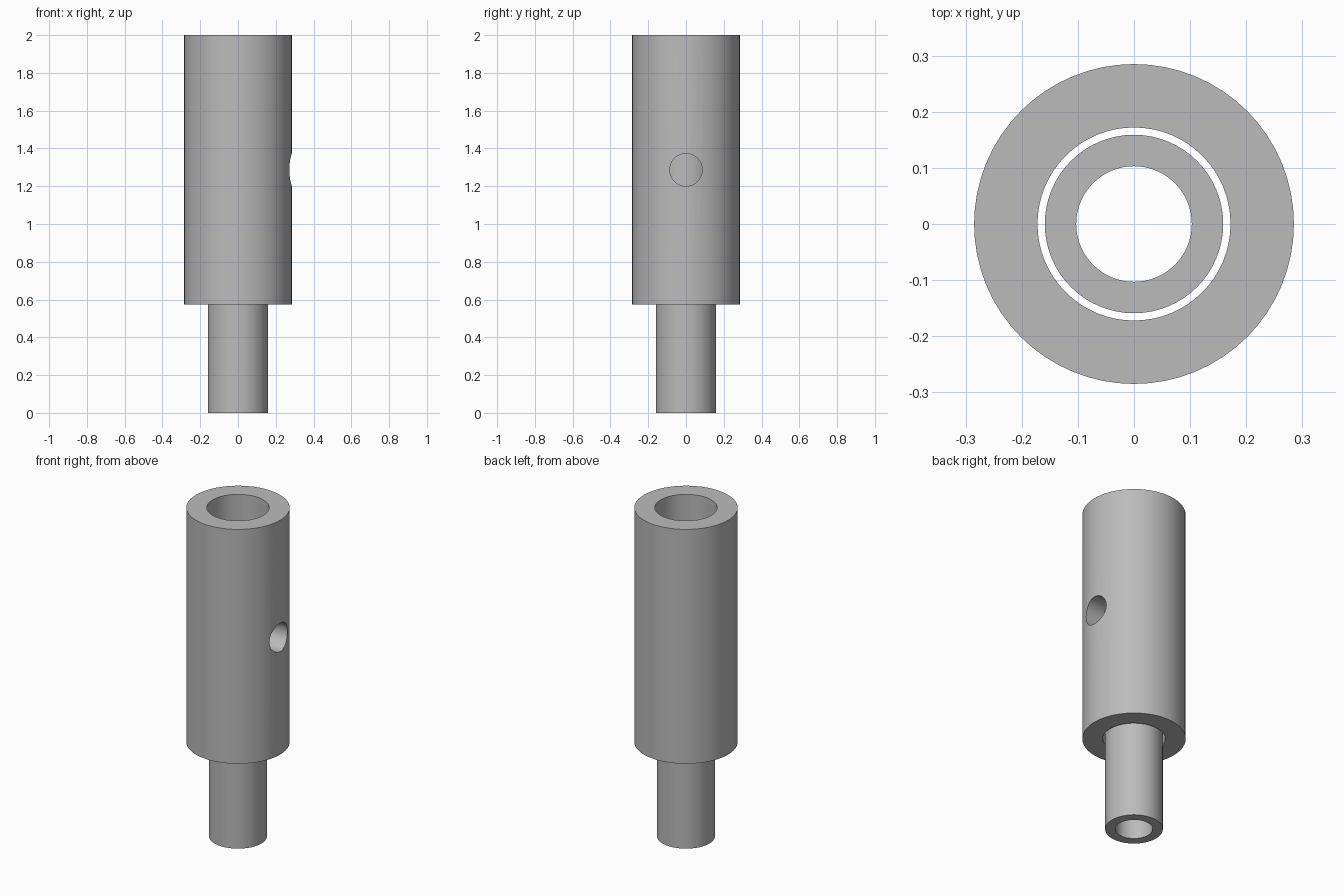
import bpy, bmesh, math

cube = bpy.data.objects.get("Cube")
if cube:
    bpy.data.objects.remove(cube, do_unlink=True)

# Single plain grey material
GREY = (0.5, 0.5, 0.5, 1)
grey = bpy.data.materials.new("grey metal")
grey.use_nodes = True
grey.diffuse_color = GREY
grey.node_tree.nodes["Principled BSDF"].inputs["Base Color"].default_value = GREY

SEGMENTS = 64


def tube(name, outer, inner, bottom, top):
    """Hollow round tube, open at both ends."""
    bm = bmesh.new()
    profile = [(outer, bottom), (outer, top), (inner, top), (inner, bottom)]
    rings = []
    for radius, z in profile:
        rings.append([bm.verts.new((radius * math.cos(a), radius * math.sin(a), z))
                      for a in (math.tau * i / SEGMENTS for i in range(SEGMENTS))])
    for k, ring in enumerate(rings):
        following = rings[(k + 1) % len(rings)]
        for i in range(SEGMENTS):
            j = (i + 1) % SEGMENTS
            bm.faces.new((ring[i], ring[j], following[j], following[i]))
    bmesh.ops.recalc_face_normals(bm, faces=bm.faces)
    mesh = bpy.data.meshes.new(name)
    bm.to_mesh(mesh)
    bm.free()
    mesh.materials.append(grey)
    obj = bpy.data.objects.new(name, mesh)
    bpy.context.collection.objects.link(obj)
    return obj


def make_active(obj):
    bpy.ops.object.select_all(action="DESELECT")
    obj.select_set(True)
    bpy.context.view_layer.objects.active = obj


# Thick outer sleeve and the thinner tube sliding inside it
sleeve = tube("outer_sleeve", 0.285, 0.172, 0.575, 2.0)
shaft = tube("inner_tube", 0.159, 0.103, 0.0, 1.425)

# Round screw hole through the left wall of the sleeve
bpy.ops.mesh.primitive_cylinder_add(vertices=48, radius=0.086, depth=0.4,
                                    location=(0.28, 0, 1.287),
                                    rotation=(0, math.pi / 2, 0))
cutter = bpy.context.object
cutter.name = "hole_cutter"
cutter.hide_render = True
cutter.data.materials.append(grey)
make_active(sleeve)
cut = sleeve.modifiers.new("side_hole", "BOOLEAN")
cut.operation = "DIFFERENCE"
cut.solver = "EXACT"
cut.object = cutter
bpy.ops.object.modifier_apply(modifier=cut.name)
bpy.data.objects.remove(cutter, do_unlink=True)

# Smooth round walls with crisp rims
for obj in (sleeve, shaft):
    make_active(obj)
    bpy.ops.object.shade_smooth_by_angle(angle=math.radians(30))
